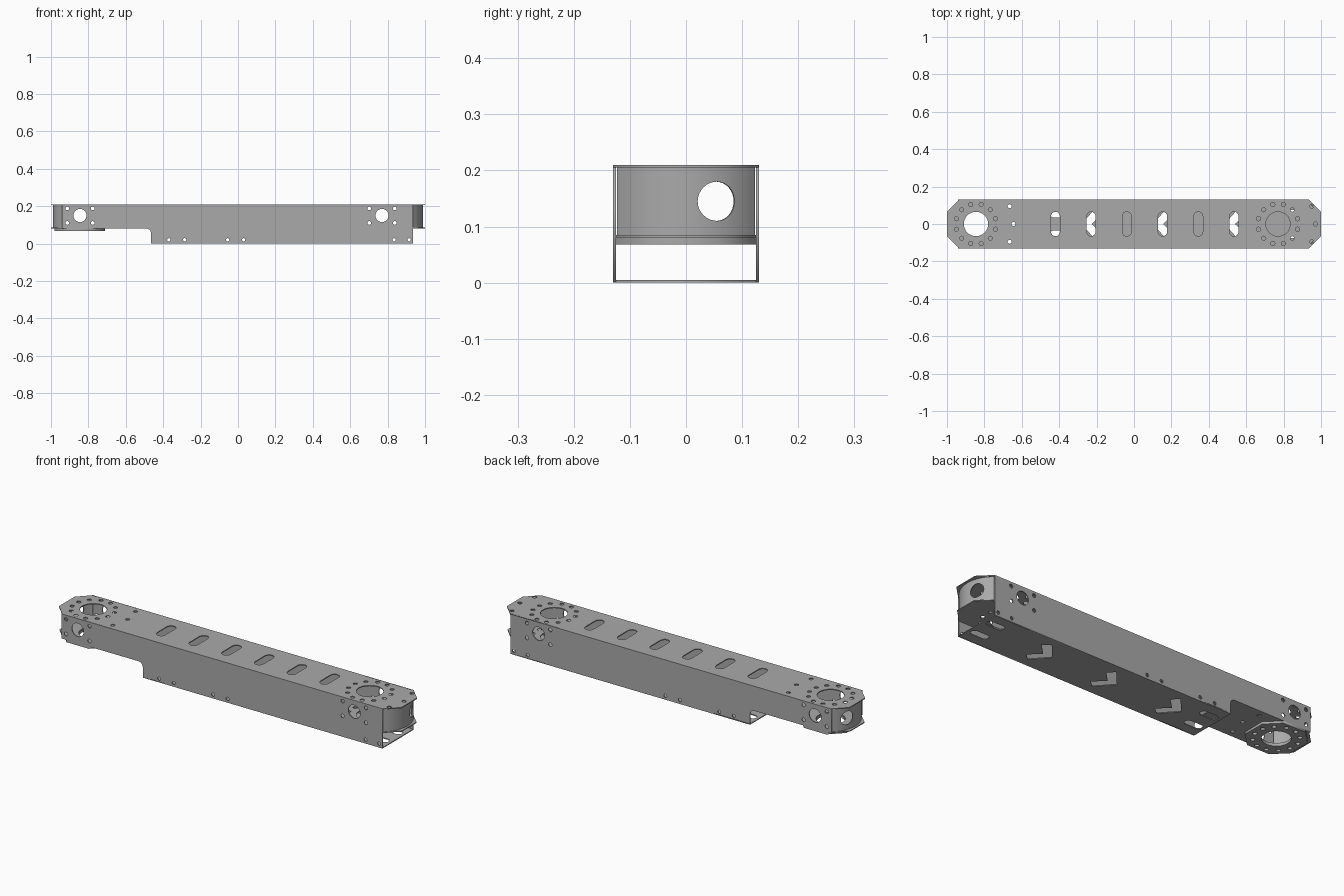
import bpy, math
from math import sin, cos, pi
from mathutils import Matrix, Vector

cube = bpy.data.objects.get("Cube")
if cube:
    bpy.data.objects.remove(cube)

steel = bpy.data.materials.new("grey_steel")
steel.use_nodes = True
GREY = (0.4, 0.4, 0.4, 1)
steel.diffuse_color = GREY
steel.node_tree.nodes["Principled BSDF"].inputs["Base Color"].default_value = GREY

HALF_W, TOP, SHELF, T = 0.13, 0.21, 0.08, 0.005
HUBS = (-0.845, 0.77)


# Outline helpers: each returns a list of 2D points
def circle(x, y, r, n=24):
    return [(x + r * cos(2 * pi * i / n), y + r * sin(2 * pi * i / n)) for i in range(n)]


def slot(x, y, half_x, half_y, n=8):
    r = min(half_x, half_y)
    dx, dy = half_x - r, half_y - r
    turn = 0 if dy > dx else -pi / 2
    pts = []
    for side in (1, -1):
        for i in range(n + 1):
            a = turn + pi * i / n + (0 if side > 0 else pi)
            pts.append((x + side * dx + r * cos(a), y + side * dy + r * sin(a)))
    return pts


def chamfered(x0, x1, left, right, w=HALF_W):
    return [(x0 + left, -w), (x1 - right, -w), (x1, right - w), (x1, w - right),
            (x1 - right, w), (x0 + left, w), (x0, w - left), (x0, left - w)]


def bolt_circle(x, r=0.108, count=12):
    return [circle(x + r * cos(2 * pi * (i + .5) / count), r * sin(2 * pi * (i + .5) / count),
                   0.011, 12) for i in range(count)]


def plate(name, outlines, thickness, matrix):
    """Flat sheet from an outer outline plus hole outlines."""
    curve = bpy.data.curves.new(name, "CURVE")
    curve.dimensions = "2D"
    curve.fill_mode = "BOTH"
    curve.extrude = thickness / 2
    for pts in outlines:
        spline = curve.splines.new("POLY")
        spline.points.add(len(pts) - 1)
        for p, (x, y) in zip(spline.points, pts):
            p.co = (x, y, 0, 1)
        spline.use_cyclic_u = True
    temp = bpy.data.objects.new(name, curve)
    bpy.context.collection.objects.link(temp)
    bpy.context.view_layer.update()
    mesh = bpy.data.meshes.new_from_object(temp.evaluated_get(bpy.context.evaluated_depsgraph_get()))
    bpy.data.objects.remove(temp)
    mesh.transform(matrix)
    mesh.materials.clear()
    mesh.materials.append(steel)
    obj = bpy.data.objects.new(name, mesh)
    bpy.context.collection.objects.link(obj)
    return obj


def level(z):
    return Matrix.Translation((0, 0, z))


# Top plate with hub bores, bolt circles and lightening slots
top = [chamfered(-1, 1, 0.065, 0.065)]
for hub in HUBS:
    top += [circle(hub, 0, 0.065, 40)] + bolt_circle(hub)
    top += [circle(hub + 0.18, y, 0.011, 12) for y in (-0.095, 0.095)]
    top.append(circle(hub + 0.2, 0, 0.011, 12))
top += [slot(-0.42 + 0.191 * i, 0, 0.024, 0.065) for i in range(6)]
plate("top_plate", top, T, level(TOP - T / 2))

# Side walls, stepped up at the rear underside
r = 0.025
step = [(-0.465 - r + r * cos(a), SHELF - r + r * sin(a))
        for a in (i * pi / 12 for i in range(7))]
wall = [[(-0.94, TOP), (-0.94, SHELF)] + step[::-1] + [(-0.465, 0), (0.935, 0), (0.935, TOP)]]
for hub in HUBS:
    wall.append(circle(hub, 0.15, 0.035))
    wall += [circle(hub + dx, z, 0.01, 12) for dx in (-0.068, 0.068) for z in (0.11, 0.188)]
wall += [circle(x, 0.02, 0.009, 12) for x in (-0.37, -0.285, -0.055, 0.03, 0.835, 0.915)]
upright = Matrix.Rotation(pi / 2, 4, "X")
for side, name in ((-1, "front_wall"), (1, "back_wall")):
    plate(name, wall, T, Matrix.Translation((0, side * (HALF_W - T / 2), 0)) @ upright)

# Bottom plate with chevron cutouts and end slots
bottom = [[(-0.465, -HALF_W), (0.935, -HALF_W), (0.935, HALF_W), (-0.465, HALF_W)]]
for x in (-0.28, 0.102, 0.485):
    bottom.append([(x, 0), (x + 0.075, -0.085), (x + 0.11, -0.055),
                   (x + 0.055, 0), (x + 0.11, 0.055), (x + 0.075, 0.085)])
bottom += [slot(x, y, 0.05, 0.02) for x in (-0.40, 0.87) for y in (-0.055, 0.055)]
plate("bottom_plate", bottom, T, level(T / 2))

# Shelf plates closing the underside of both hub boxes
inner = HALF_W - T
rear = [chamfered(-1, -0.465, 0.065, 0.01, inner), circle(HUBS[0], 0, 0.07, 40)]
rear.append(circle(HUBS[0] + 0.2, 0, 0.011, 12))
rear += [circle(HUBS[0] + 0.18, y, 0.011, 12) for y in (-0.095, 0.095)]
plate("rear_shelf", rear, T, level(SHELF + T / 2))
plate("nose_shelf", [chamfered(0.6, 1, 0.01, 0.065, inner), circle(HUBS[1], 0, 0.065, 40)]
      + bolt_circle(HUBS[1]), T, level(SHELF + T / 2))

# Octagonal flange ring under the rear hub
plate("rear_flange", [chamfered(-0.98, -0.71, 0.07, 0.07), circle(HUBS[0], 0, 0.068, 40)]
      + bolt_circle(HUBS[0]), 0.012, level(SHELF - 0.006))

# Curved end covers with an off-centre cable hole
R, CX, HOLE_Y = 0.16, 0.83, 0.055
SPAN = math.asin((inner - 0.002) / R)
angles = [SPAN * (i / 12 - 1) for i in range(25)]
for side, name in ((1, "nose_cover"), (-1, "rear_cover")):
    band = [(side * (CX + q * cos(a)), q * sin(a)) for q, row in
            ((R, angles), (R - T, angles[::-1])) for a in row]
    cover = plate(name, [band], TOP - SHELF - 2 * T, level((TOP + SHELF) / 2))
    direction = Vector((side * math.sqrt(R * R - HOLE_Y ** 2), HOLE_Y, 0)).normalized()
    bpy.ops.mesh.primitive_cylinder_add(vertices=32, radius=0.035, depth=0.06)
    cutter = bpy.context.object
    cutter.name = name + "_cutter"
    cutter.hide_render = True
    cutter.matrix_world = (Matrix.Translation(Vector((side * CX, 0, 0.145)) + direction * R)
                           @ direction.to_track_quat("Z", "Y").to_matrix().to_4x4())
    # Weld the sheet so the cut is made in a closed solid
    cover.modifiers.new("weld", "WELD").merge_threshold = 0.0001
    cut = cover.modifiers.new("cable_hole", "BOOLEAN")
    cut.operation = "DIFFERENCE"
    cut.solver = "EXACT"
    cut.object = cutter
    bpy.context.view_layer.update()
    solid = bpy.data.meshes.new_from_object(
        cover.evaluated_get(bpy.context.evaluated_depsgraph_get()))
    cover.modifiers.clear()
    cover.data = solid
    bpy.data.objects.remove(cutter)
    bpy.ops.object.select_all(action="DESELECT")
    cover.select_set(True)
    bpy.context.view_layer.objects.active = cover
    bpy.ops.object.shade_smooth_by_angle(angle=math.radians(30))
